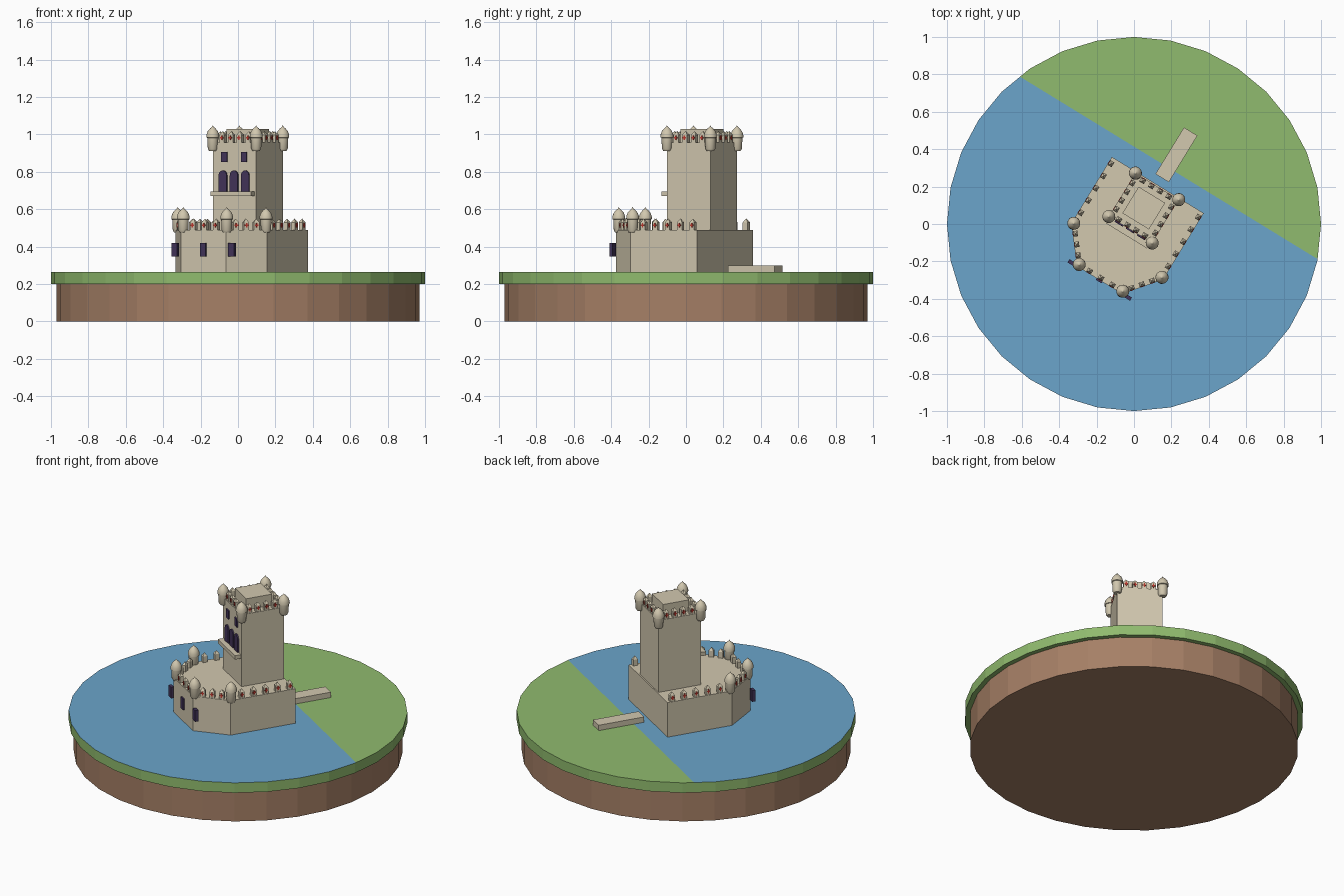
import bpy, bmesh, math
from mathutils import Matrix, Vector

if "Cube" in bpy.data.objects:
    bpy.data.objects.remove(bpy.data.objects["Cube"])

TURN = Matrix.Rotation(math.radians(-31.5), 4, 'Z')   # the castle stands at an angle
GROUND, DECK, ROOF = 0.265, 0.49, 0.958


def material(name, hex_colour):
    rgb = [int(hex_colour[i:i + 2], 16) / 255 for i in (0, 2, 4)]
    lin = [c / 12.92 if c <= 0.04 else ((c + 0.055) / 1.055) ** 2.4 for c in rgb] + [1]
    mat = bpy.data.materials.new(name)
    mat.use_nodes = True
    mat.diffuse_color = lin
    mat.node_tree.nodes["Principled BSDF"].inputs["Base Color"].default_value = lin
    return mat


stone = material("stone", "D2C8AF")
grass = material("grass", "90BB6E")
water = material("water", "6BA5CB")
soil = material("soil", "A68066")
red = material("red", "BE3A30")
glass = material("dark_purple", "43345A")


def finish(name, bm, *mats, smooth=False):
    bmesh.ops.recalc_face_normals(bm, faces=bm.faces[:])
    mesh = bpy.data.meshes.new(name)
    bm.to_mesh(mesh)
    bm.free()
    obj = bpy.data.objects.new(name, mesh)
    bpy.context.collection.objects.link(obj)
    obj.matrix_world = TURN
    for m in mats:
        mesh.materials.append(m)
    if smooth:
        bpy.ops.object.select_all(action='DESELECT')
        obj.select_set(True)
        bpy.context.view_layer.objects.active = obj
        bpy.ops.object.shade_smooth_by_angle(angle=math.radians(40))
    return obj


def add_box(bm, centre, size, place=Matrix(), mat=0):
    m = place @ Matrix.Translation(centre) @ Matrix.Diagonal((*size, 1))
    verts = bmesh.ops.create_cube(bm, size=1, matrix=m)["verts"]
    for f in {f for v in verts for f in v.link_faces}:
        f.material_index = mat


def box(name, x0, x1, y0, y1, z0, z1, mat):
    bm = bmesh.new()
    add_box(bm, ((x0 + x1) / 2, (y0 + y1) / 2, (z0 + z1) / 2), (x1 - x0, y1 - y0, z1 - z0))
    return finish(name, bm, mat)


def add_prism(bm, points, direction):
    face = bm.faces.new([bm.verts.new(p) for p in points])
    ext = bmesh.ops.extrude_face_region(bm, geom=[face], use_keep_orig=True)["geom"]
    bmesh.ops.translate(bm, vec=direction, verts=[v for v in ext if isinstance(v, bmesh.types.BMVert)])


def disc(name, radius, z0, z1, *mats):
    bm = bmesh.new()
    bmesh.ops.create_cone(bm, cap_ends=True, segments=32, radius1=radius, radius2=radius, depth=z1 - z0,
                          matrix=TURN.inverted() @ Matrix.Translation((0, 0, (z0 + z1) / 2)))
    if len(mats) > 1:   # cut the shoreline into the top face
        top = max(bm.faces, key=lambda f: f.calc_center_median().z)
        bmesh.ops.bisect_plane(bm, geom=[top, *top.edges, *top.verts],
                               plane_co=(0, 0.353, 0), plane_no=(0, 1, 0))
        for f in bm.faces:
            c = f.calc_center_median()
            if abs(f.normal.z) > 0.9 and c.z > z1 - 0.01 and c.y < 0.353:
                f.material_index = 1
    return finish(name, bm, *mats)


# Island
disc("soil_base", 0.97, 0, 0.2, soil)
disc("grass_and_water", 1.0, 0.2, GROUND, grass, water)
box("bridge", -0.042, 0.042, 0.288, 0.58, GROUND, 0.3, stone)

# Six-sided bastion, with its outline running counter-clockwise
half = [(0.288, 0.244), (0.288, -0.172), (0.142, -0.352)]
outline = [Vector(p) for p in [(-x, y) for x, y in half] + half[::-1]]
bm = bmesh.new()
add_prism(bm, [(*p, GROUND) for p in outline], (0, 0, DECK - GROUND))
finish("bastion", bm, stone)

# Square tower, roof house and balcony
T, TY = 0.136, 0.1
box("tower", -T, T, TY - T, TY + T, DECK, ROOF, stone)
box("roof_house", -0.083, 0.083, TY - 0.083, TY + 0.083, ROOF, 1.03, stone)
box("balcony", -0.127, 0.127, -0.075, TY - T, 0.67, 0.695, stone)


# Pointed merlons, each with a red cross on the outer face
def merlons(name, a, b, z, count, start, stop):
    along = b - a
    turn = Matrix.Rotation(math.atan2(along.y, along.x), 4, 'Z')
    bm = bmesh.new()
    for i in range(count):
        p = a.lerp(b, start + (stop - start) * i / (count - 1))
        place = Matrix.Translation((*p, z)) @ turn @ Matrix.Translation((0, 0.015, 0))
        add_box(bm, (0, 0, 0.02), (0.03, 0.024, 0.04), place)
        bmesh.ops.create_cone(bm, segments=4, radius1=0.707, radius2=0, depth=1,
                              matrix=place @ Matrix.Translation((0, 0, 0.05))
                              @ Matrix.Diagonal((0.03, 0.024, 0.02, 1))
                              @ Matrix.Rotation(math.pi / 4, 4, 'Z'))
        for size in ((0.007, 0.004, 0.026), (0.02, 0.004, 0.007)):
            add_box(bm, (0, -0.0135, 0.024), size, place, 1)
    finish(name, bm, stone, red)


names = ["right", "front_right", "front", "front_left", "left"]
for i, side in enumerate(names):
    spec = (5, 0.08, 0.82) if i == 0 else (5, 0.18, 0.92) if i == 4 else (3, 0.25, 0.75)
    merlons(side + "_bastion_merlons", outline[i], outline[i + 1], DECK, *spec)

corners = [Vector((sx * T, TY + sy * T)) for sx, sy in ((-1, -1), (1, -1), (1, 1), (-1, 1))]
for i, side in enumerate(["front", "left", "back", "right"]):
    merlons(side + "_tower_merlons", corners[i], corners[(i + 1) % 4], ROOF, 4, 0.2, 0.8)


# Round corner turrets with pointed domes
def turret(name, p, z):
    profile = [(0, 0), (0.02, 0), (0.027, 0.012), (0.03, 0.07), (0.035, 0.072), (0.034, 0.088),
               (0.027, 0.106), (0.014, 0.121), (0.005, 0.128), (0, 0.137)]
    bm = bmesh.new()
    verts = [bm.verts.new((r, 0, h)) for r, h in profile]
    edges = [bm.edges.new(pair) for pair in zip(verts, verts[1:])]
    bmesh.ops.spin(bm, geom=verts + edges, cent=(0, 0, 0), axis=(0, 0, 1), angle=math.tau, steps=16)
    bmesh.ops.remove_doubles(bm, verts=bm.verts[:], dist=0.0002)
    bmesh.ops.translate(bm, verts=bm.verts[:], vec=(*p, z))
    finish(name, bm, stone, smooth=True)


for i, p in enumerate(outline[1:5]):
    turret(f"bastion_turret_{i + 1}", p * 0.96, 0.475)
for i, p in enumerate(corners):
    turret(f"tower_turret_{i + 1}", p + Vector((0, 0)), 0.912)

# Windows
for i, x in enumerate((-0.178, 0, 0.178)):
    box(f"bastion_window_{i + 1}", x - 0.018, x + 0.018, -0.361, -0.341, 0.347, 0.42, glass)
for i, x in enumerate((-0.062, 0.062)):
    box(f"upper_window_{i + 1}", x - 0.018, x + 0.018, -0.043, -0.03, 0.853, 0.907, glass)
for i, x in enumerate((-0.07, 0, 0.07)):
    bm = bmesh.new()
    arch = [(x + 0.025 * math.cos(a), 0.78 + 0.027 * math.sin(a))
            for a in (math.pi * k / 10 for k in range(11))]
    arch += [(x - 0.025, 0.695), (x + 0.025, 0.695)]
    add_prism(bm, [(px, -0.044, pz) for px, pz in arch], (0, 0.014, 0))
    finish(f"arched_window_{i + 1}", bm, glass)
